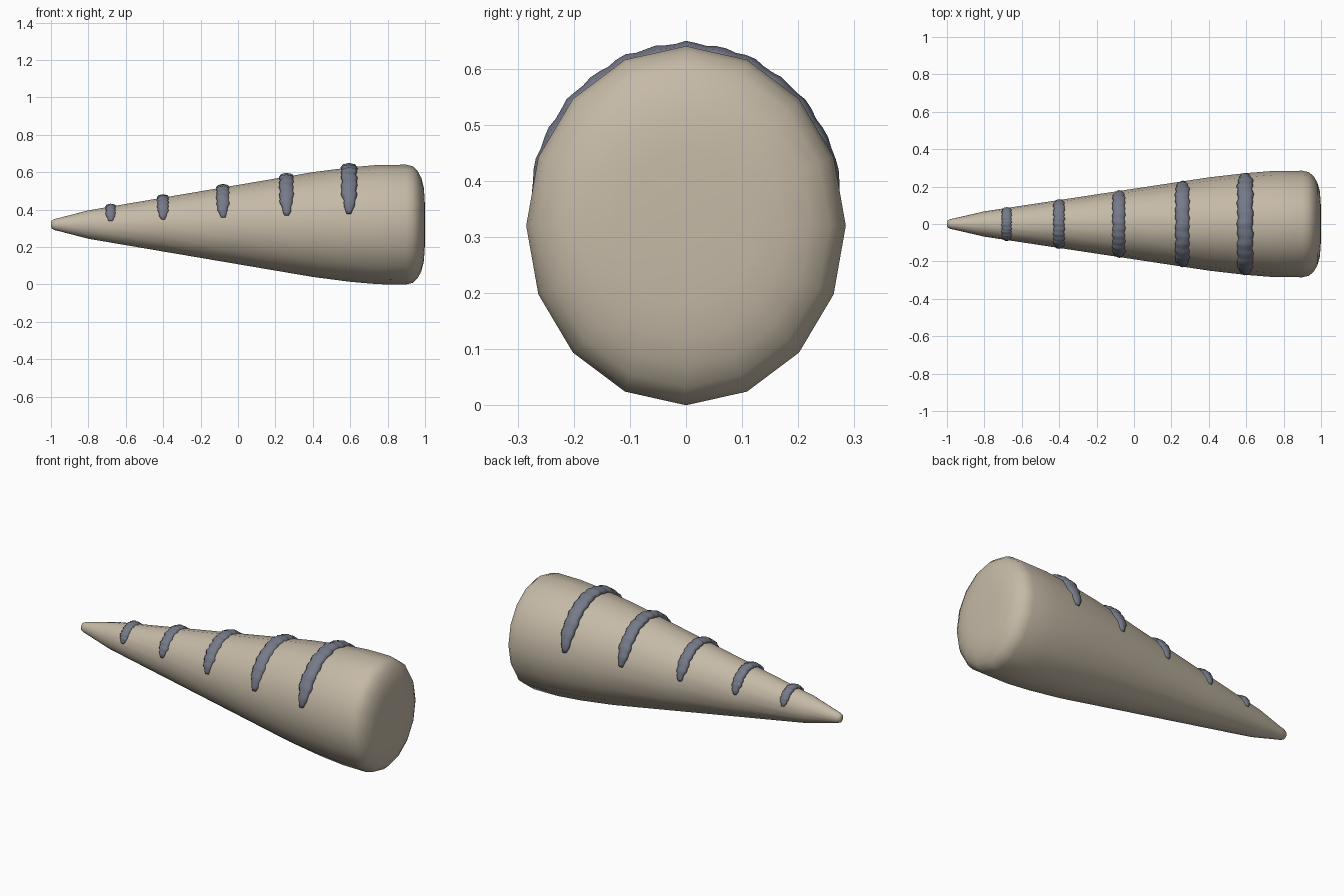
import bpy, bmesh, math

cube = bpy.data.objects.get("Cube")
if cube:
    bpy.data.objects.remove(cube, do_unlink=True)

AXIS_Z = 0.32
FLAT = 0.89      # width of the section relative to its height
SIDES = 16


def material(name, rgb):
    mat = bpy.data.materials.new(name)
    mat.use_nodes = True
    mat.diffuse_color = (*rgb, 1)
    bsdf = mat.node_tree.nodes["Principled BSDF"]
    bsdf.inputs["Base Color"].default_value = (*rgb, 1)
    bsdf.inputs["Roughness"].default_value = 0.8
    return mat


def loft(name, rings, mat):
    """Skin closed rings of points and cap both ends."""
    bm = bmesh.new()
    loops = [[bm.verts.new(p) for p in ring] for ring in rings]
    n = len(loops[0])
    for a, b in zip(loops, loops[1:]):
        for i in range(n):
            j = (i + 1) % n
            bm.faces.new((a[i], a[j], b[j], b[i]))
    bm.faces.new(loops[0])
    bm.faces.new(loops[-1])
    bmesh.ops.recalc_face_normals(bm, faces=bm.faces)
    for face in bm.faces:
        face.smooth = True
    mesh = bpy.data.meshes.new(name)
    bm.to_mesh(mesh)
    bm.free()
    mesh.materials.append(mat)
    obj = bpy.data.objects.new(name, mesh)
    bpy.context.collection.objects.link(obj)
    return obj


horn_tan = material("warm tan", (0.56, 0.49, 0.385))
band_grey = material("slate grey", (0.18, 0.195, 0.246))

# Tapered body: position along x and half height
PROFILE = [(-1, 0.012), (-0.995, 0.022), (-0.98, 0.03), (-0.95, 0.037),
           (-0.8, 0.076), (-0.4, 0.144), (0, 0.212), (0.4, 0.28),
           (0.6, 0.306), (0.75, 0.319), (0.9, 0.32), (0.935, 0.311),
           (0.96, 0.288), (0.98, 0.25), (0.993, 0.2), (0.998, 0.14), (1, 0.06)]


def half_height(x):
    for (x0, r0), (x1, r1) in zip(PROFILE, PROFILE[1:]):
        if x <= x1:
            return r0 + (r1 - r0) * (x - x0) / (x1 - x0)


def body_ring(x, r):
    angles = [math.tau * i / SIDES for i in range(SIDES)]
    return [(x, r * FLAT * math.cos(a), AXIS_Z + r * math.sin(a)) for a in angles]


loft("tapered_body", [body_ring(x, r) for x, r in PROFILE], horn_tan)


# Lumpy ridges over the upper half, thinning at both ends
def ridge(name, x, half_width, raise_by):
    r = half_height(x)
    start = math.radians(11)
    steps, around = 44, 8
    rings = []
    for s in range(steps + 1):
        t = s / steps
        a = start + (math.pi - 2 * start) * t
        edge = min(t, 1 - t)
        taper = 0.3 + 0.7 * min(1, edge / 0.14) ** 0.7
        lump = 1 + 0.09 * math.sin(s * 1.9 + x * 7)
        sway = 0.05 * half_width * math.sin(s * 0.9 + x * 5)
        # Follow the flat sides of the body
        sector = math.tau / SIDES
        local = a % sector - sector / 2
        facet = math.cos(sector / 2) / math.cos(local)
        base = r * (0.5 + 0.5 * facet)
        ring = []
        for k in range(around):
            b = math.tau * k / around
            out = base + raise_by * (0.35 + 0.65 * taper) * lump * math.sin(b)
            ring.append((x + sway + half_width * taper * lump * math.cos(b),
                         out * FLAT * math.cos(a), AXIS_Z + out * math.sin(a)))
        rings.append(ring)
    loft(name, rings, band_grey)


for i, x in enumerate((-0.68, -0.4, -0.08, 0.26, 0.595)):
    ridge(f"ridge_{i + 1}", x, 0.027 + 0.0038 * i, 0.015 + 0.0018 * i)
